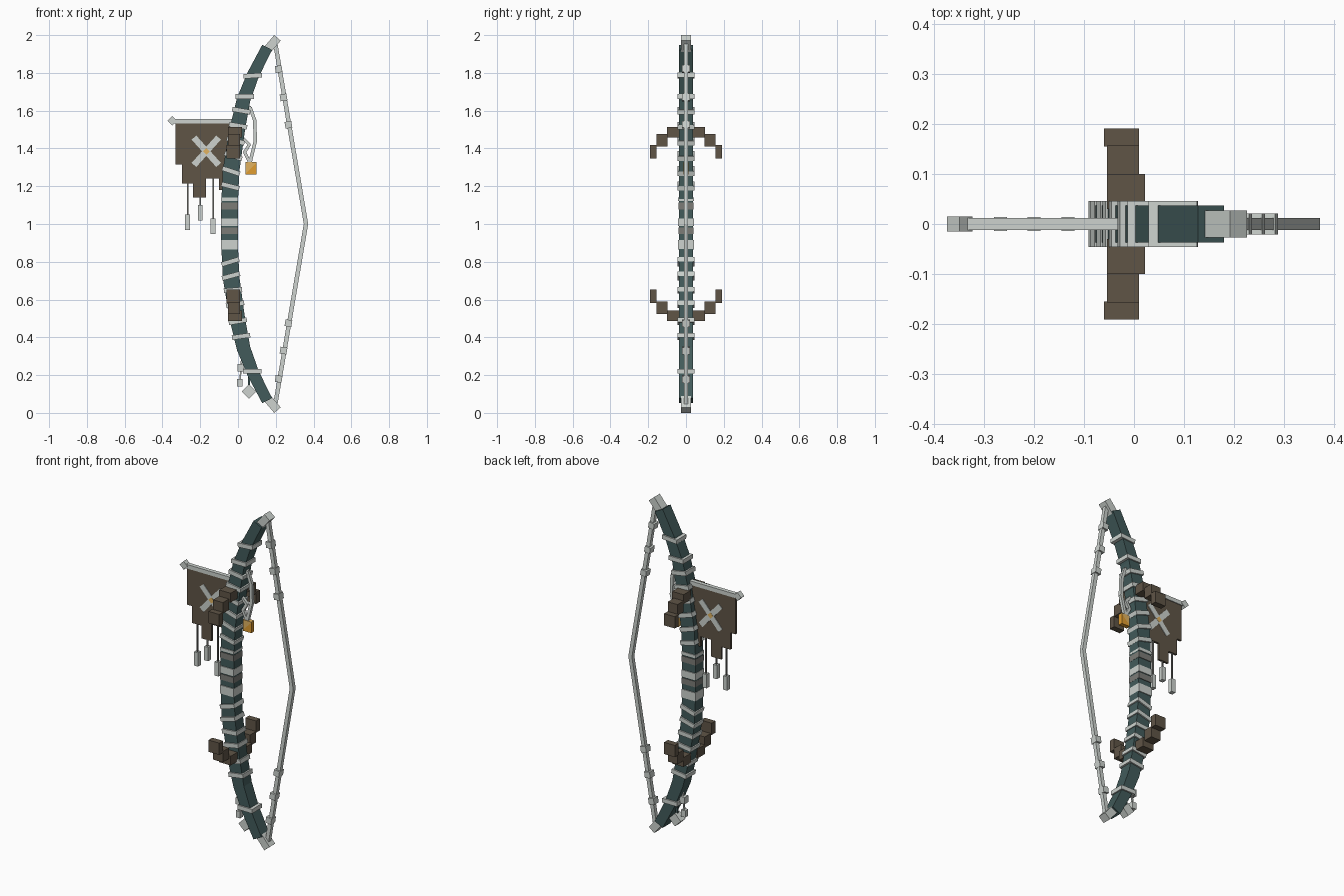
import bpy, bmesh
from math import radians, atan2, degrees
from mathutils import Matrix, Vector

cube = bpy.data.objects.get("Cube")
if cube:
    bpy.data.objects.remove(cube)


def material(name, rgb):
    m = bpy.data.materials.new(name)
    m.use_nodes = True
    m.diffuse_color = (*rgb, 1)
    m.node_tree.nodes["Principled BSDF"].inputs["Base Color"].default_value = (*rgb, 1)
    return m


TEAL = material("dark teal wood", (0.055, 0.105, 0.104))
PALE = material("pale grey binding", (0.61, 0.65, 0.62))
TAUPE = material("taupe wrap", (0.2, 0.2, 0.185))
BROWN = material("brown leather", (0.115, 0.09, 0.062))
GOLD = material("pale gold", (0.75, 0.45, 0.12))
AMBER = material("amber gold", (0.75, 0.34, 0.03))


def finish(name, bm, mat):
    bmesh.ops.recalc_face_normals(bm, faces=bm.faces)
    mesh = bpy.data.meshes.new(name)
    bm.to_mesh(mesh)
    bm.free()
    mesh.materials.append(mat)
    ob = bpy.data.objects.new(name, mesh)
    bpy.context.collection.objects.link(ob)
    return ob


# A box is (x, y, z, width, depth, height, tilt); positive tilt lifts the +x side
def boxes(name, mat, items):
    bm = bmesh.new()
    for x, y, z, w, d, h, tilt in items:
        m = (Matrix.Translation((x, y, z)) @ Matrix.Rotation(radians(-tilt), 4, 'Y')
             @ Matrix.Diagonal((w, d, h, 1)))
        bmesh.ops.create_cube(bm, size=1, matrix=m)
    return finish(name, bm, mat)


# A box running between two points of the xz plane
def beam(a, b, w, d, extra=0):
    v = Vector(b) - Vector(a)
    c = (Vector(a) + Vector(b)) / 2
    return (c.x, 0, c.y, w, d, v.length + extra, -degrees(atan2(v.x, v.y)))


def chain(points, w, d):
    return [beam(a, b, w, d, 0.006) for a, b in zip(points, points[1:])]


def flip(items):
    return [(x, y, 2 - z, w, d, h, -t) for x, y, z, w, d, h, t in items]


# Bow stave: rectangular sections swept along a mirrored centre line
half = [(-0.045, 1.1, 0.044), (-0.037, 1.28, 0.044), (-0.004, 1.5, 0.041),
        (0.03, 1.66, 0.036), (0.08, 1.79, 0.032), (0.154, 1.935, 0.029)]
line = [(x, 2 - z, r) for x, z, r in reversed(half)] + half
bm = bmesh.new()
rings = []
for i, (x, z, r) in enumerate(line):
    a, b = line[max(i - 1, 0)], line[min(i + 1, len(line) - 1)]
    t = Vector((b[0] - a[0], b[1] - a[1])).normalized()
    rings.append([bm.verts.new((x + s * r * t.y, q * 0.037, z - s * r * t.x))
                  for s, q in ((-1, -1), (1, -1), (1, 1), (-1, 1))])
for a, b in zip(rings, rings[1:]):
    for k in range(4):
        bm.faces.new((a[k], a[k - 1], b[k - 1], b[k]))
bm.faces.new(rings[0])
bm.faces.new(rings[-1])
finish("bow_stave", bm, TEAL)


def centre(z):
    for a, b in zip(line, line[1:]):
        if a[1] <= z <= b[1]:
            return a[0] + (b[0] - a[0]) * (z - a[1]) / (b[1] - a[1])


# Bindings around the limbs, each at its own tilt
wraps = [(1.785, 4), (1.675, 0), (1.6, -10), (1.52, -10), (1.44, -15), (1.36, -18),
         (1.28, -18), (1.2, -14), (0.8, 17), (0.725, 15), (0.65, 5), (0.575, 10),
         (0.485, 10), (0.405, 8), (0.22, 0)]
boxes("limb_bindings", PALE,
      [(centre(z), 0, z, 0.097, 0.091, 0.025, t) for z, t in wraps])

# Grip bands
boxes("grip_light_bands", PALE,
      [(-0.045, 0, z, 0.091, 0.084, h, 0) for z, h in ((1.13, 0.018), (1.01, 0.04), (0.89, 0.05))])
boxes("grip_dark_bands", TAUPE,
      [(-0.045, 0, z, 0.09, 0.082, 0.035, 0) for z in (1.095, 0.965)])

# Limb tips
tip = [(0.183, 0, 1.955, 0.045, 0.053, 0.08, -40)]
boxes("limb_tips", PALE, tip + flip(tip))

# Bowstring with knots
boxes("bowstring", PALE, chain([(0.195, 1.97), (0.36, 1), (0.195, 0.03)], 0.023, 0.023))
knots = [(x, 0, z, 0.036, 0.042, 0.036, 9) for x, z in ((0.215, 1.82), (0.241, 1.67), (0.267, 1.525))]
boxes("string_knots", PALE, knots + flip(knots))

# Stepped prongs on both faces of each limb
prongs = []
for s in (-1, 1):
    prongs += [(-0.016, s * 0.065, 1.485, 0.075, 0.07, 0.055, 0),
               (-0.022, s * 0.128, 1.443, 0.064, 0.058, 0.065, 0),
               (-0.025, s * 0.173, 1.383, 0.07, 0.036, 0.07, 0)]
boxes("upper_prongs", BROWN, prongs)
boxes("lower_prongs", BROWN, flip(prongs))

# Banner pole and its end cap
boxes("banner_pole", PALE, [(-0.18, 0, 1.545, 0.33, 0.024, 0.024, 0),
                            (-0.348, 0, 1.547, 0.036, 0.03, 0.036, 45)])

# Banner cloth with a ragged stepped hem
strips = [(-0.33, -0.297, 1.315), (-0.297, -0.237, 1.215), (-0.237, -0.17, 1.14),
          (-0.17, -0.1, 1.24), (-0.1, -0.03, 1.18)]
boxes("banner_cloth", BROWN, [((a + b) / 2, 0, (1.535 + z) / 2, b - a, 0.013, 1.535 - z, 0)
                              for a, b, z in strips])

# Crossed emblem on both sides of the cloth
boxes("banner_cross", PALE, [(-0.168, s * 0.007, 1.385, 0.033, 0.006, 0.195, t)
                             for s in (-1, 1) for t in (-42, 42)])
boxes("cross_centre", GOLD, [(-0.168, s * 0.009, 1.385, 0.026, 0.005, 0.026, 45) for s in (-1, 1)])

# Cords and weights hanging from the hem
hang = [(-0.267, 1.22, 1.01), (-0.2, 1.15, 1.06), (-0.132, 1.25, 0.987)]
boxes("banner_cords", TAUPE, [beam((x, t), (x, z), 0.008, 0.008) for x, t, z in hang])
boxes("banner_weights", PALE, [(x, 0, z, 0.026, 0.027, 0.082, 0) for x, t, z in hang])

# Looped cord carrying the gold charm
boxes("charm_cord", PALE,
      chain([(0.03, 1.62), (0.065, 1.615), (0.088, 1.55), (0.092, 1.44), (0.065, 1.33)], 0.018, 0.018)
      + chain([(0.03, 1.45), (0.06, 1.42), (0.035, 1.38), (0.06, 1.33)], 0.016, 0.018))

# Gold charm, split on the diagonal into a pale and an amber half
charm = Vector((0.069, 0, 1.295))
slant = Vector((1, 0, -1))
bm = bmesh.new()
bmesh.ops.create_cube(bm, size=1, matrix=Matrix.Translation(charm) @ Matrix.Diagonal((0.056, 0.026, 0.066, 1)))
bmesh.ops.bisect_plane(bm, geom=bm.verts[:] + bm.edges[:] + bm.faces[:], plane_co=charm, plane_no=slant)
for f in bm.faces:
    f.material_index = int((f.calc_center_median() - charm).dot(slant) > 0)
finish("gold_charm", bm, GOLD).data.materials.append(AMBER)

# Small charms near the lower tip
boxes("lower_charm_cords", PALE, [beam((0.022, 0.32), (0.01, 0.16), 0.008, 0.01)])
boxes("lower_charm_strap", TEAL, [beam((0.058, 0.25), (0.058, 0.12), 0.012, 0.012)])
boxes("lower_charms", PALE, [(0.014, 0, 0.24, 0.034, 0.034, 0.04, 0),
                             (0.009, 0, 0.16, 0.028, 0.028, 0.04, 0),
                             (0.058, 0, 0.113, 0.055, 0.044, 0.055, 45)])
